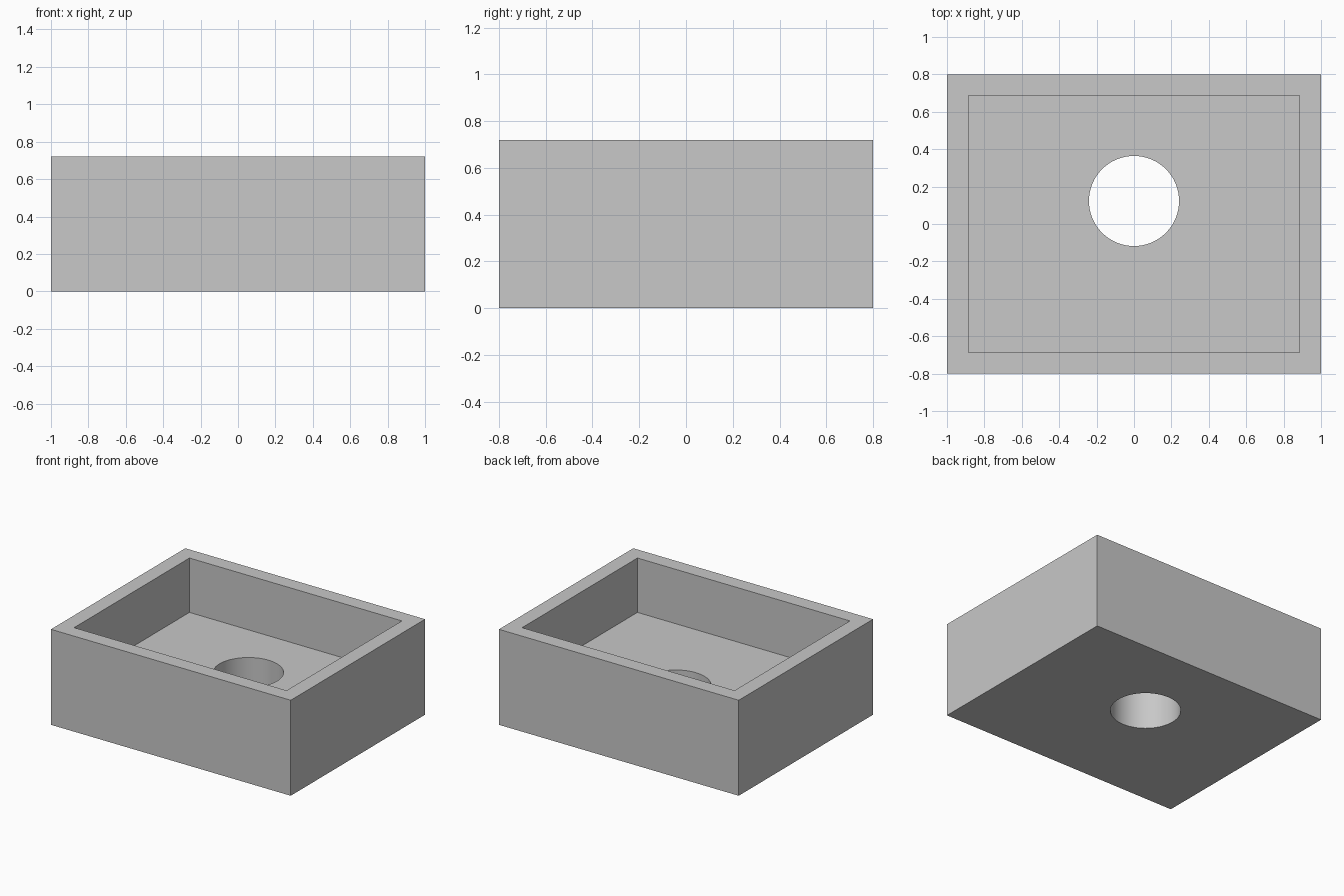
import bpy
import bmesh
import math
from mathutils import Matrix

cube = bpy.data.objects.get("Cube")
if cube:
    bpy.data.objects.remove(cube, do_unlink=True)

LENGTH, WIDTH, HEIGHT = 2.0, 1.6, 0.72
INNER_LENGTH, INNER_WIDTH, FLOOR = 1.772, 1.374, 0.31
HOLE_RADIUS, HOLE_Y = 0.241, 0.123

grey = bpy.data.materials.new("light grey")
grey.use_nodes = True
colour = (0.58, 0.58, 0.58, 1)
grey.diffuse_color = colour
grey.node_tree.nodes["Principled BSDF"].inputs["Base Color"].default_value = colour


def add_object(name, bm):
    mesh = bpy.data.meshes.new(name)
    bm.to_mesh(mesh)
    bm.free()
    mesh.materials.append(grey)
    obj = bpy.data.objects.new(name, mesh)
    bpy.context.collection.objects.link(obj)
    return obj


def box(name, length, width, bottom, top):
    bm = bmesh.new()
    place = Matrix.Translation((0, 0, (bottom + top) / 2))
    size = Matrix.Diagonal((length, width, top - bottom, 1))
    bmesh.ops.create_cube(bm, size=1, matrix=place @ size)
    return add_object(name, bm)


def cylinder(name, radius, y, bottom, top):
    bm = bmesh.new()
    bmesh.ops.create_cone(bm, cap_ends=True, segments=64, radius1=radius,
                          radius2=radius, depth=top - bottom,
                          matrix=Matrix.Translation((0, y, (bottom + top) / 2)))
    return add_object(name, bm)


# Solid block
basin = box("basin", LENGTH, WIDTH, 0, HEIGHT)

# Open recess and round drain through the floor
cutters = [
    box("recess_cutter", INNER_LENGTH, INNER_WIDTH, FLOOR, HEIGHT + 0.2),
    cylinder("drain_cutter", HOLE_RADIUS, HOLE_Y, -0.2, FLOOR + 0.1),
]
bpy.context.view_layer.objects.active = basin
basin.select_set(True)
for cutter in cutters:
    cut = basin.modifiers.new(cutter.name, "BOOLEAN")
    cut.operation = "DIFFERENCE"
    cut.solver = "EXACT"
    cut.object = cutter
    bpy.ops.object.modifier_apply(modifier=cut.name)
for cutter in cutters:
    bpy.data.objects.remove(cutter, do_unlink=True)

# Smooth drain wall, crisp edges
bpy.ops.object.shade_smooth_by_angle(angle=math.radians(30))
